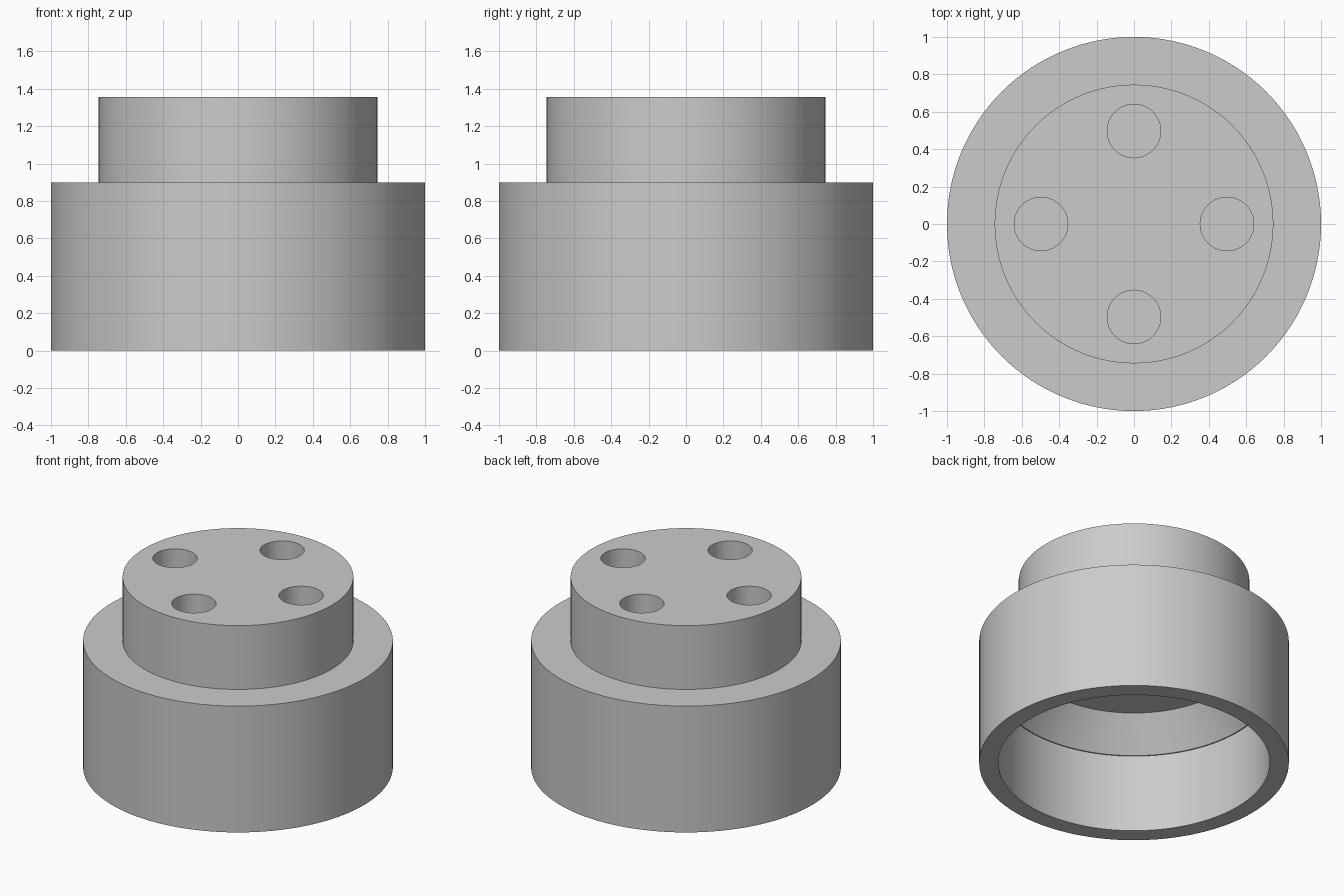
import bpy, bmesh, math

SEGMENTS = 128

# Remove the default cube
cube = bpy.data.objects.get("Cube")
if cube:
    bpy.data.objects.remove(cube, do_unlink=True)

# Single plain grey material
grey = bpy.data.materials.new("light_grey")
grey.use_nodes = True
colour = (0.6, 0.6, 0.6, 1)
grey.diffuse_color = colour
grey.node_tree.nodes["Principled BSDF"].inputs["Base Color"].default_value = colour


def turned(name, profile, segments):
    """Closed solid of revolution with flat caps at both profile ends."""
    bm = bmesh.new()
    rings = []
    for r, z in profile:
        rings.append([bm.verts.new((r * math.cos(a), r * math.sin(a), z))
                      for a in (math.tau * i / segments for i in range(segments))])
    for low, high in zip(rings, rings[1:]):
        for i in range(segments):
            j = (i + 1) % segments
            bm.faces.new((low[i], low[j], high[j], high[i]))
    bm.faces.new(rings[0])
    bm.faces.new(rings[-1])
    bmesh.ops.recalc_face_normals(bm, faces=bm.faces)
    mesh = bpy.data.meshes.new(name)
    bm.to_mesh(mesh)
    bm.free()
    mesh.materials.append(grey)
    obj = bpy.data.objects.new(name, mesh)
    bpy.context.collection.objects.link(obj)
    return obj


# Stepped cap: hollow skirt with a tapered inner roof, and a solid boss on top
cap = turned("stepped_cap", [
    (0.70, 0.775),   # inner ceiling
    (0.869, 0.555),  # inner taper
    (0.877, 0.555),  # small inner ledge
    (0.877, 0.0),    # inner wall
    (1.0, 0.0),      # bottom rim
    (1.0, 0.90),     # outer wall
    (0.745, 0.90),   # shoulder
    (0.745, 1.355),  # boss
], SEGMENTS)

# Four blind holes in the boss
for i in range(4):
    angle = i * math.pi / 2
    cutter = turned(f"hole_cutter_{i + 1}", [(0.143, 0.9), (0.143, 1.5)], 64)
    cutter.location = (0.497 * math.cos(angle), 0.497 * math.sin(angle), 0)
    cutter.hide_render = True
    cut = cap.modifiers.new(f"hole_{i + 1}", 'BOOLEAN')
    cut.operation = 'DIFFERENCE'
    cut.solver = 'EXACT'
    cut.object = cutter

# Apply the cuts and drop the cutters
bpy.ops.object.select_all(action='DESELECT')
cap.select_set(True)
bpy.context.view_layer.objects.active = cap
for modifier in list(cap.modifiers):
    cutter = modifier.object
    bpy.ops.object.modifier_apply(modifier=modifier.name)
    bpy.data.objects.remove(cutter, do_unlink=True)

# Smooth walls with crisp edges
bpy.ops.object.shade_smooth_by_angle(angle=math.radians(20))
